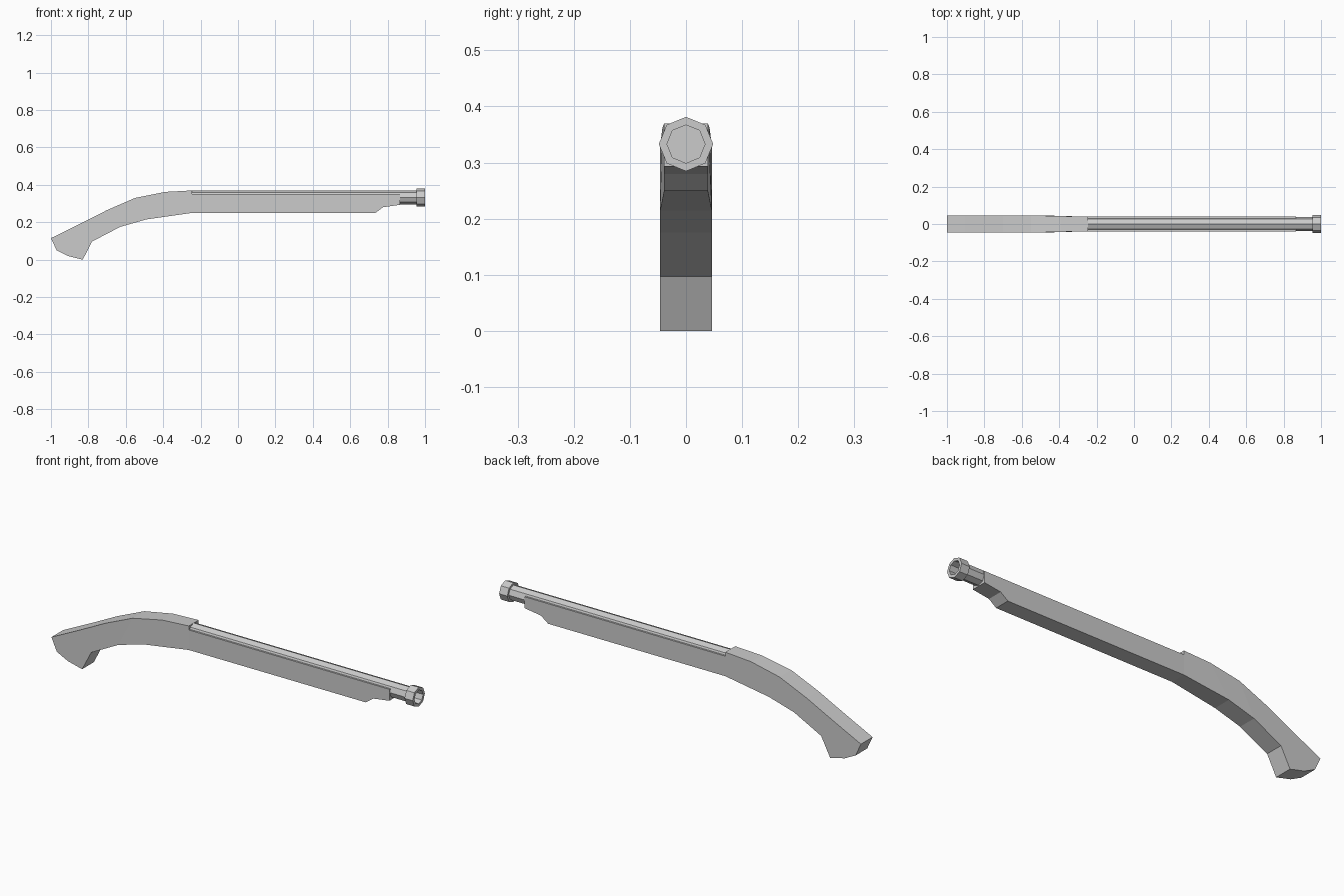
import bpy, bmesh, math

if "Cube" in bpy.data.objects:
    bpy.data.objects.remove(bpy.data.objects["Cube"])


def make_object(name, bm):
    bmesh.ops.recalc_face_normals(bm, faces=bm.faces[:])
    mesh = bpy.data.meshes.new(name)
    bm.to_mesh(mesh)
    bm.free()
    obj = bpy.data.objects.new(name, mesh)
    bpy.context.collection.objects.link(obj)
    return obj


def loft(name, rings):
    """Skin a closed solid through rings with equal point counts."""
    bm = bmesh.new()
    loops = [[bm.verts.new(p) for p in ring] for ring in rings]
    n = len(loops[0])
    for a, b in zip(loops, loops[1:]):
        for i in range(n):
            j = (i + 1) % n
            bm.faces.new((a[i], a[j], b[j], b[i]))
    bm.faces.new(loops[0])
    bm.faces.new(loops[-1])
    return make_object(name, bm)


def section(top_x, top_z, low_x, low_z, top_w, low_w):
    return [(top_x, -top_w, top_z), (top_x, top_w, top_z),
            (low_x, low_w, low_z), (low_x, -low_w, low_z)]


def octagon(x, r, z=0.333):
    return [(x, r * math.cos(k * math.pi / 4), z + r * math.sin(k * math.pi / 4))
            for k in range(8)]


# Curved grip and butt
W, N = 0.046, 0.039
loft("stock_grip", [section(*s) for s in (
    (-0.245, 0.370, -0.245, 0.250, N, N),
    (-0.39, 0.362, -0.49, 0.215, 0.042, W),
    (-0.55, 0.330, -0.63, 0.175, W, W),
    (-0.70, 0.265, -0.78, 0.097, W, W),
    (-0.80, 0.214, -0.83, 0.000, W, W),
    (-0.90, 0.164, -0.91, 0.020, W, W),
    (-1.00, 0.115, -0.97, 0.050, W, W))])

# Straight fore-end with a stepped tip
loft("fore_end", [section(x, 0.35, x, low, N, N) for x, low in (
    (-0.245, 0.25), (0.735, 0.25), (0.775, 0.28), (0.865, 0.293))])

# Octagonal barrel, flared muzzle ring and recessed bore
loft("barrel", [octagon(x, r) for x, r in (
    (-0.25, 0.037), (0.955, 0.037), (0.955, 0.0485),
    (1.0, 0.0485), (1.0, 0.034), (0.955, 0.034))])
